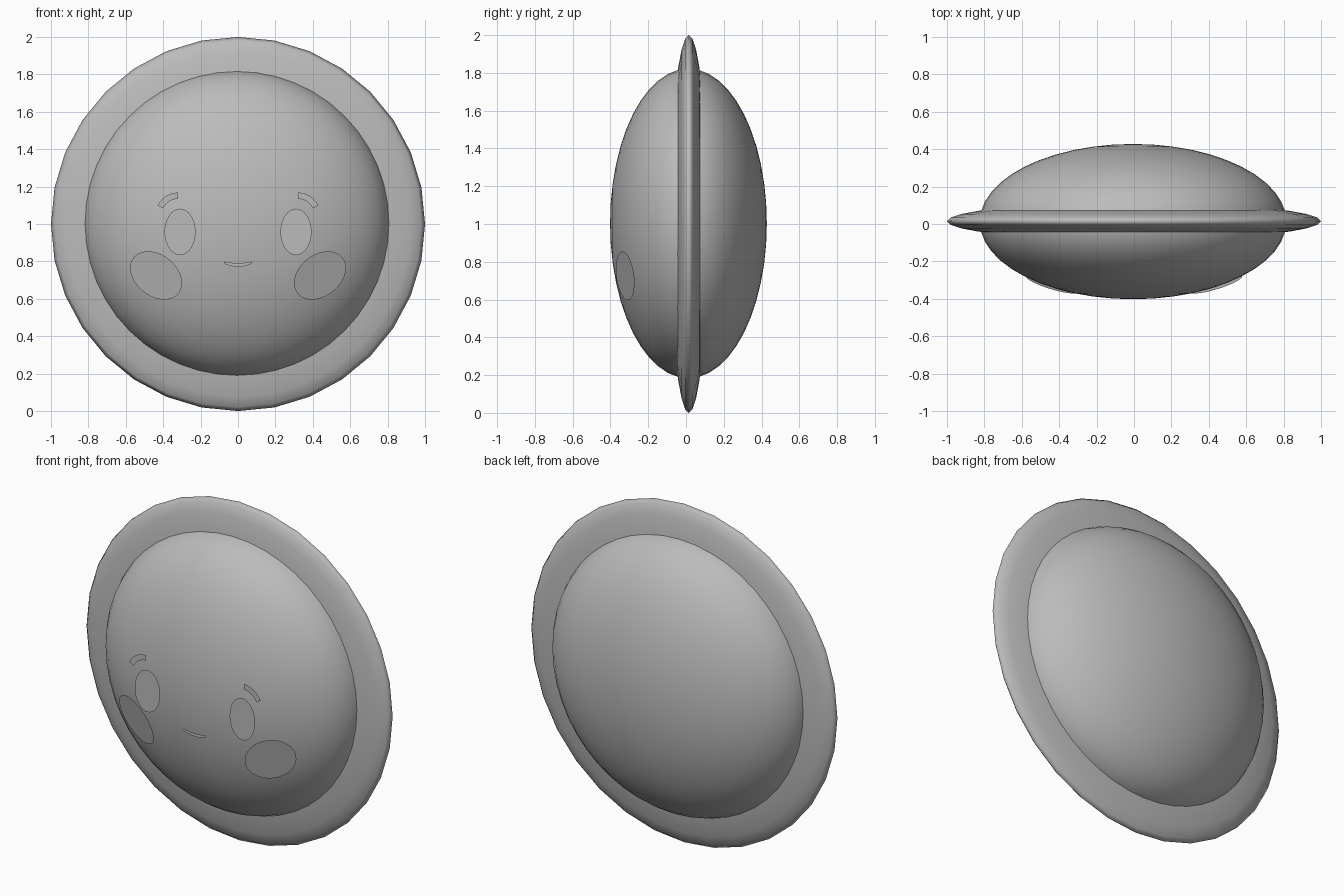
import bpy, math

if "Cube" in bpy.data.objects:
    bpy.data.objects.remove(bpy.data.objects["Cube"])

# One flat colour for everything
grey = bpy.data.materials.new("plain_grey")
grey.diffuse_color = (0.5, 0.5, 0.5, 1)
grey.use_nodes = True
grey.node_tree.nodes["Principled BSDF"].inputs["Base Color"].default_value = grey.diffuse_color

FACE_Y = -0.402   # plane of the flat facial details


def ellipsoid(name, centre, radius, half_depth, segments, rings):
    """Flattened sphere whose pole points along y."""
    bpy.ops.mesh.primitive_uv_sphere_add(segments=segments, ring_count=rings, radius=1)
    ob = bpy.context.object
    ob.name = name
    ob.rotation_euler = (math.pi / 2, 0, 0)
    ob.scale = (radius, radius, half_depth)
    ob.location = centre
    bpy.ops.object.transform_apply(location=True, rotation=True, scale=True)
    bpy.ops.object.shade_smooth()
    ob.data.materials.append(grey)
    return ob


def plate(name, points):
    """Flat face from an outline, turned towards the front."""
    me = bpy.data.meshes.new(name)
    me.from_pydata(points, [], [tuple(range(len(points)))])
    me.update()
    if me.polygons[0].normal.y > 0:
        me.flip_normals()
    me.materials.append(grey)
    ob = bpy.data.objects.new(name, me)
    bpy.context.collection.objects.link(ob)
    return ob


def turn(n):
    return [2 * math.pi * i / n for i in range(n)]


# Wide thin disc and the domed body
ellipsoid("rim_disc", (0, 0.015, 1), 1.0, 0.1, 32, 16)
ellipsoid("body", (-0.005, 0.013, 1.003), 0.82, 0.415, 48, 24)

for side, label in ((-1, "left"), (1, "right")):
    # Oval eye
    plate(label + "_eye", [(side * 0.31 + 0.083 * math.cos(t), FACE_Y,
                            0.958 + 0.124 * math.sin(t)) for t in turn(32)])

    # Curved eyebrow: a quarter band
    angles = [math.radians(90 - 65 * i / 8) for i in range(9)]
    band = [(0.121, a) for a in angles] + [(0.088, a) for a in reversed(angles)]
    plate(label + "_eyebrow", [(side * (0.32 + r * math.cos(a)), FACE_Y,
                                1.047 + r * math.sin(a)) for r, a in band])

    # Round cheek, leaning along the body surface
    cheek = []
    for t in turn(32):
        dx = 0.139 * math.cos(t)
        dz = 0.129 * (0.31 * math.cos(t) + 0.951 * math.sin(t))
        cheek.append((side * (0.438 + dx), -0.322 + 0.36 * dx - 0.23 * dz, 0.725 + dz))
    plate(label + "_cheek", cheek)

# Smiling mouth: a thin crescent
steps = [-1 + i / 5 for i in range(11)]
lower = [(0.074 * s, FACE_Y, 0.772 + 0.016 * s * s) for s in steps]
upper = [(0.074 * s, FACE_Y, 0.791 + 0.008 * s * s) for s in reversed(steps)]
plate("mouth", lower + upper)
